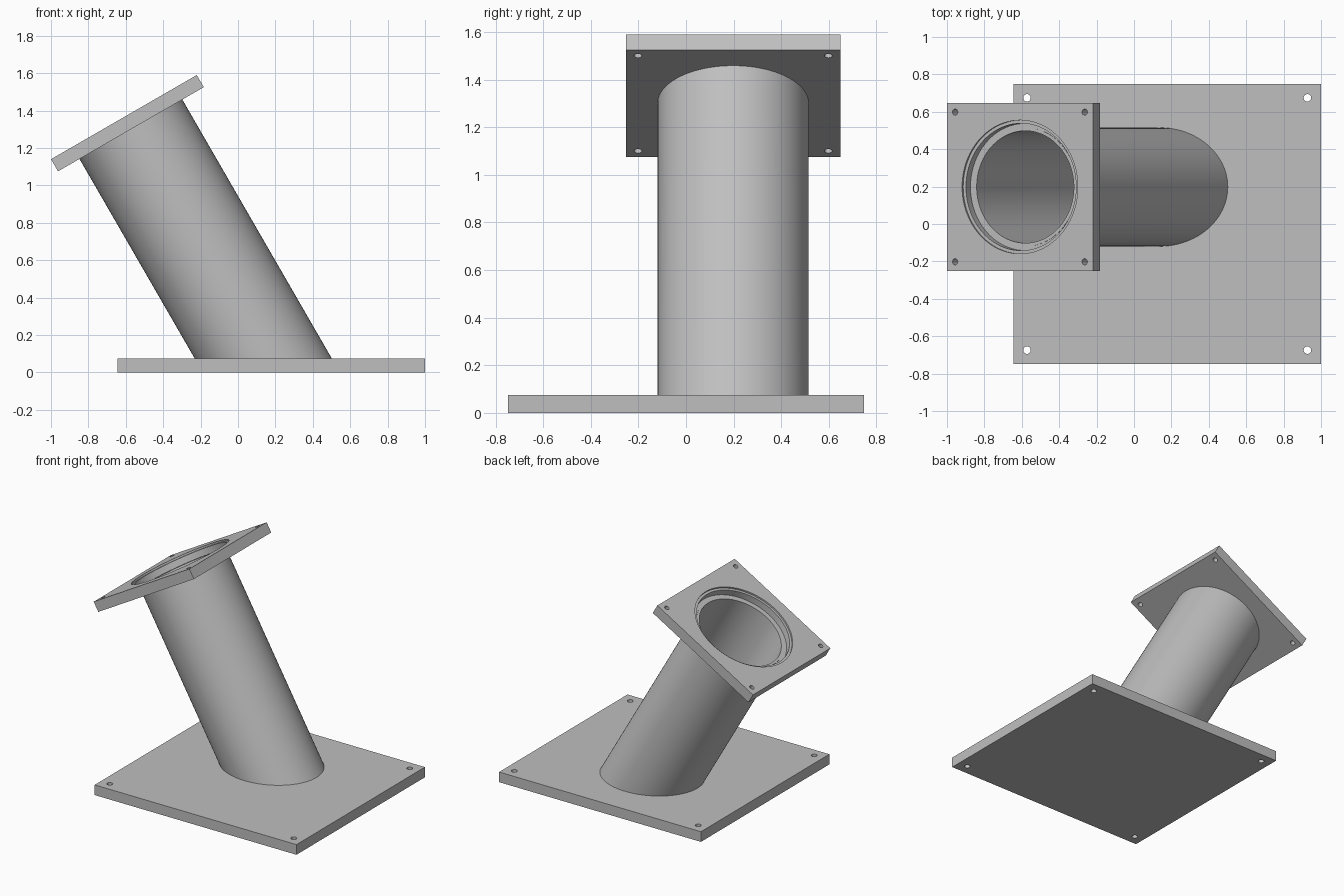
import bpy
import bmesh
from math import cos, sin, pi, radians
from mathutils import Matrix

cube = bpy.data.objects.get("Cube")
if cube:
    bpy.data.objects.remove(cube, do_unlink=True)

SEGMENTS = 96
TILT = radians(30)
PLATE = 0.075
BASE_SIZE = (1.645, 1.495)
BASE_X = 0.1775
FLANGE_SIZE = (0.9, 0.9)
TUBE_OUTER, TUBE_INNER = 0.3175, 0.3

# Tilted frame: origin in the middle of the flange's outer face
TOP_Z = 1.365
FRAME = Matrix.Translation((-0.61, 0.198, TOP_Z)) @ Matrix.Rotation(-TILT, 4, "Y")

grey = bpy.data.materials.new("plain_grey")
grey.use_nodes = True
colour = (0.52, 0.52, 0.52, 1)
grey.diffuse_color = colour
grey.node_tree.nodes["Principled BSDF"].inputs["Base Color"].default_value = colour


def lathe(bm, profile, x=0, y=0, ring=False, segments=SEGMENTS):
    """Turn (radius, z) points about a vertical axis; ring closes the profile."""
    rows = [[bm.verts.new((x + r * cos(2 * pi * i / segments),
                           y + r * sin(2 * pi * i / segments), z))
             for i in range(segments)] for r, z in profile]
    pairs = list(zip(rows, rows[1:]))
    if ring:
        pairs.append((rows[-1], rows[0]))
    else:
        bm.faces.new(rows[0])
        bm.faces.new(rows[-1])
    for a, b in pairs:
        for i in range(segments):
            j = (i + 1) % segments
            bm.faces.new((a[i], a[j], b[j], b[i]))


def finish(bm, name, matrix):
    bmesh.ops.recalc_face_normals(bm, faces=bm.faces)
    mesh = bpy.data.meshes.new(name)
    bm.to_mesh(mesh)
    bm.free()
    mesh.materials.append(grey)
    obj = bpy.data.objects.new(name, mesh)
    obj.matrix_world = matrix
    bpy.context.collection.objects.link(obj)
    return obj


def activate(obj):
    bpy.ops.object.select_all(action="DESELECT")
    obj.select_set(True)
    bpy.context.view_layer.objects.active = obj


def drilled_plate(name, size, inset, radius, matrix, bore=None):
    """Slab below local z = 0 with four corner holes and an optional stepped bore."""
    bm = bmesh.new()
    bmesh.ops.create_cube(bm, size=1)
    bmesh.ops.scale(bm, vec=(*size, PLATE), verts=bm.verts)
    bmesh.ops.translate(bm, vec=(0, 0, -PLATE / 2), verts=bm.verts)
    plate = finish(bm, name, matrix)

    bm = bmesh.new()
    for sx in (-1, 1):
        for sy in (-1, 1):
            lathe(bm, [(radius, -0.2), (radius, 0.1)], sx * (size[0] / 2 - inset),
                  sy * (size[1] / 2 - inset), segments=32)
    if bore:
        lathe(bm, bore)
    cutter = finish(bm, name + "_cutter", matrix)
    cutter.hide_render = True

    cut = plate.modifiers.new("holes", "BOOLEAN")
    cut.operation = "DIFFERENCE"
    cut.solver = "EXACT"
    cut.object = cutter
    bpy.context.view_layer.update()
    activate(plate)
    bpy.ops.object.modifier_apply(modifier=cut.name)
    bpy.data.objects.remove(cutter, do_unlink=True)
    return plate


# Base plate
base = drilled_plate("base_plate", BASE_SIZE, 0.073, 0.02,
                     Matrix.Translation((BASE_X, 0, PLATE)))

# Square flange with a stepped seat round the tube mouth
seat = [(0.31, -0.2), (0.31, -0.06), (0.34, -0.06),
        (0.34, -0.012), (0.357, -0.012), (0.357, 0.1)]
flange = drilled_plate("top_flange", FLANGE_SIZE, 0.05, 0.0165, FRAME, seat)

# Hollow slanted tube, its lower end mitred into the base plate
bm = bmesh.new()
lathe(bm, [(TUBE_OUTER, -0.057), (TUBE_OUTER, -1.4),
           (TUBE_INNER, -1.4), (TUBE_INNER, -0.057)], ring=True)
for v in bm.verts:
    if v.co.z < -1:
        v.co.z = (PLATE - 0.01 - TOP_Z - v.co.x * sin(TILT)) / cos(TILT)
tube = finish(bm, "slanted_tube", FRAME)

for part in (base, flange, tube):
    activate(part)
    bpy.ops.object.shade_smooth_by_angle(angle=radians(30))
